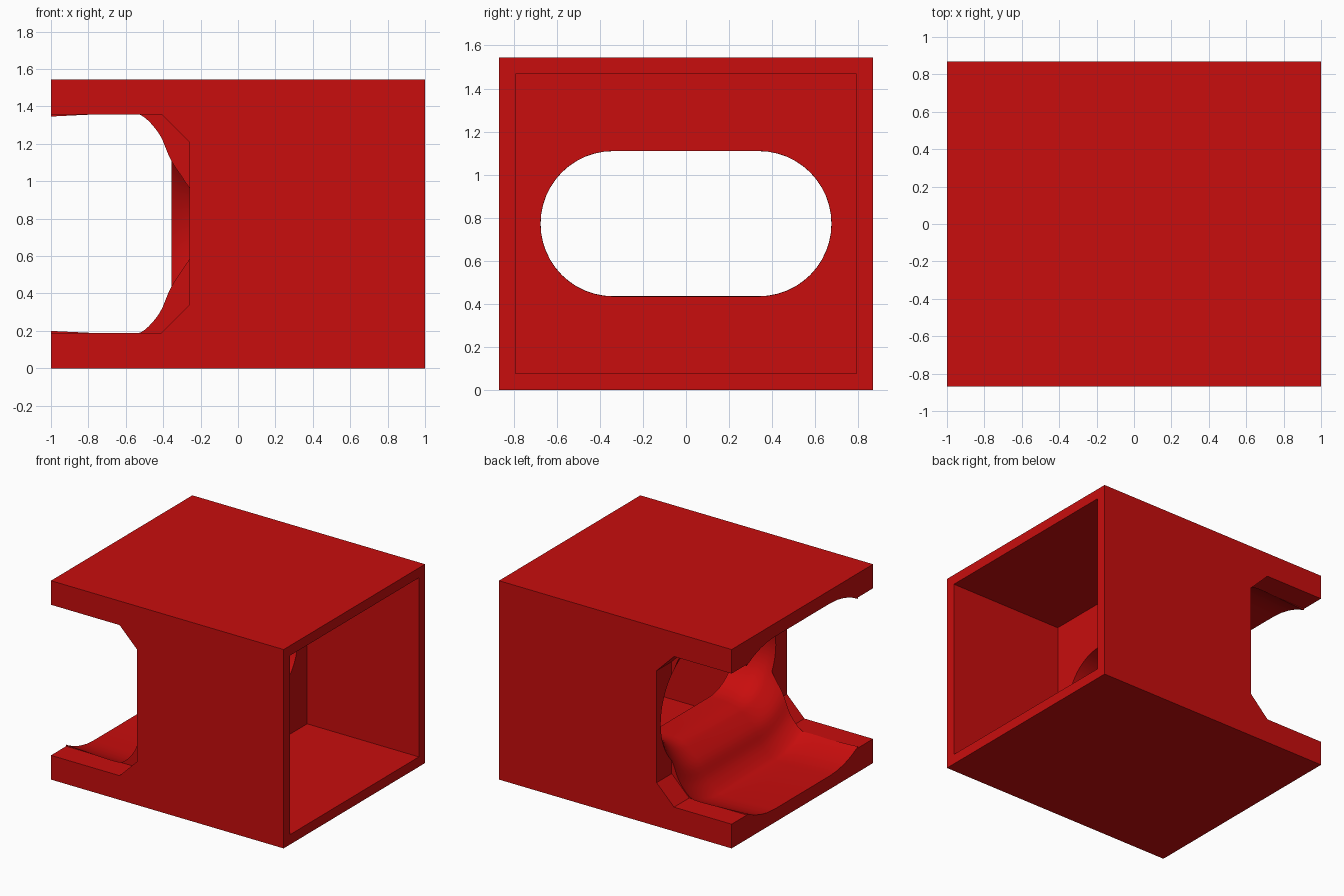
import bpy, bmesh, math

if "Cube" in bpy.data.objects:
    bpy.data.objects.remove(bpy.data.objects["Cube"])

ZC = 0.773           # mid height
W, H = 0.868, 1.545  # half depth, full height

red = bpy.data.materials.new("red")
red.diffuse_color = (0.58, 0.004, 0.004, 1)
red.use_nodes = True
red.node_tree.nodes["Principled BSDF"].inputs["Base Color"].default_value = red.diffuse_color


def make(name, verts, faces):
    me = bpy.data.meshes.new(name)
    me.from_pydata(verts, [], faces)
    bm = bmesh.new()
    bm.from_mesh(me)
    bmesh.ops.recalc_face_normals(bm, faces=bm.faces)
    bm.to_mesh(me)
    bm.free()
    me.materials.append(red)
    ob = bpy.data.objects.new(name, me)
    bpy.context.collection.objects.link(ob)
    return ob


def loft(name, rings):
    """Bridge equal-length closed rings and cap both ends."""
    n = len(rings[0])
    verts = [v for r in rings for v in r]
    faces = [(k * n + i, k * n + (i + 1) % n, (k + 1) * n + (i + 1) % n, (k + 1) * n + i)
             for k in range(len(rings) - 1) for i in range(n)]
    faces += [tuple(range(n)), tuple(range(len(verts) - n, len(verts)))]
    return make(name, verts, faces)


def box(name, x0, x1, w, z0, z1):
    return loft(name, [[(x, -w, z0), (x, w, z0), (x, w, z1), (x, -w, z1)] for x in (x0, x1)])


def stadium(x, r, straight=0.338, seg=24):
    ring = []
    for side in (1, -1):
        for i in range(seg + 1):
            a = -math.pi / 2 + math.pi * i / seg
            ring.append((x, side * (straight + r * math.cos(a)), ZC + side * r * math.sin(a)))
    return ring


def smooth_path(pts, steps=4):
    """Catmull-Rom through the profile points."""
    p = [pts[0]] + pts + [pts[-1]]
    out = []
    for a, b, c, d in zip(p, p[1:], p[2:], p[3:]):
        for s in range(steps):
            t = s / steps
            out.append(tuple(0.5 * (2 * b[k] + (c[k] - a[k]) * t
                       + (2 * a[k] - 5 * b[k] + 4 * c[k] - d[k]) * t * t
                       + (3 * b[k] - a[k] - 3 * c[k] + d[k]) * t ** 3) for k in (0, 1)))
    return out + [pts[-1]]


def notch(name, edge, y0, y1):
    """Chamfered side opening reaching in to x = edge."""
    h, c = 0.585, 0.15
    prof = [(-1.1, -h), (edge - c, -h), (edge, c - h), (edge, h - c), (edge - c, h), (-1.1, h)]
    return loft(name, [[(x, y, ZC + z) for x, z in prof] for y in (y0, y1)])


# Outer block
body = box("housing", -1, 1, W, 0, H)

# Square rear chamber
chamber = box("chamber_cutter", 0.04, 1.1, 0.792, 0.077, 1.468)

# Flared slot: radius grows from throat to mouth
profile = [(0.1, 0.338), (-0.12, 0.338), (-0.2, 0.356), (-0.26, 0.393), (-0.355, 0.48),
           (-0.42, 0.59), (-0.5, 0.665), (-0.57, 0.682), (-0.75, 0.679), (-1.05, 0.667)]
horn = loft("horn_cutter", [stadium(x, r) for x, r in smooth_path(profile)])

# Side openings, the front one slightly deeper
front = notch("front_notch_cutter", -0.26, -1.0, -0.682)
back = notch("back_notch_cutter", -0.355, 0.682, 1.0)

bpy.context.view_layer.objects.active = body
body.select_set(True)
for cutter in (chamber, horn, front, back):
    mod = body.modifiers.new(cutter.name, 'BOOLEAN')
    mod.operation = 'DIFFERENCE'
    mod.solver = 'EXACT'
    mod.object = cutter
    bpy.ops.object.modifier_apply(modifier=mod.name)
    bpy.data.objects.remove(cutter)

bpy.ops.object.shade_smooth_by_angle(angle=math.radians(30))
